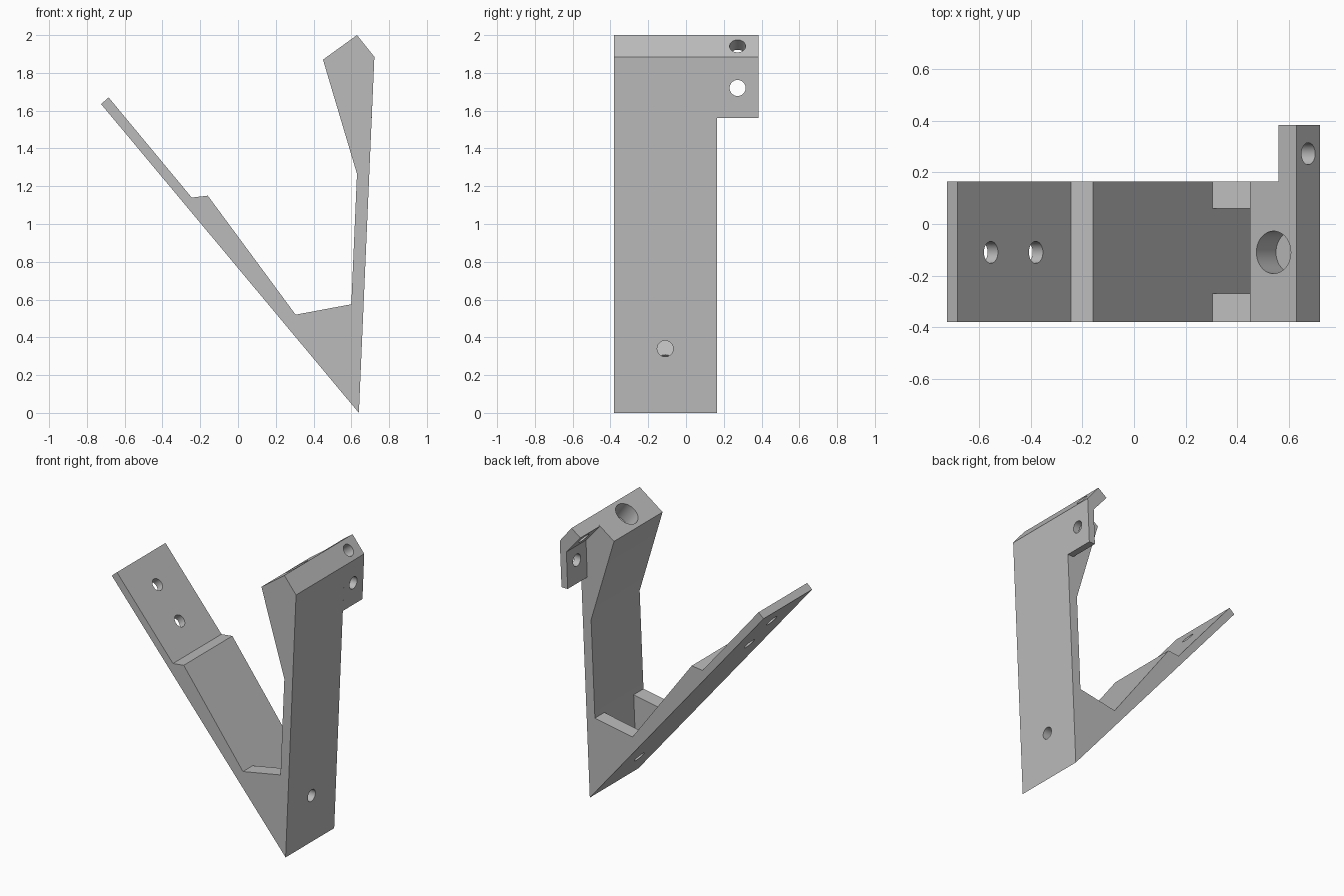
import bpy, bmesh
from mathutils import Vector

cube = bpy.data.objects.get("Cube")
if cube:
    bpy.data.objects.remove(cube, do_unlink=True)

grey = bpy.data.materials.new("plain grey")
grey.use_nodes = True
grey.diffuse_color = (0.5, 0.5, 0.5, 1)
grey.node_tree.nodes["Principled BSDF"].inputs["Base Color"].default_value = (0.5, 0.5, 0.5, 1)


def prism(name, profile, y0, y1):
    """Extrude an x-z outline from y0 to y1."""
    bm = bmesh.new()
    face = bm.faces.new([bm.verts.new((x, y0, z)) for x, z in profile])
    new = bmesh.ops.extrude_face_region(bm, geom=[face])["geom"]
    bmesh.ops.translate(bm, vec=(0, y1 - y0, 0),
                        verts=[v for v in new if isinstance(v, bmesh.types.BMVert)])
    bmesh.ops.recalc_face_normals(bm, faces=bm.faces)
    mesh = bpy.data.meshes.new(name)
    bm.to_mesh(mesh)
    bm.free()
    mesh.materials.append(grey)
    obj = bpy.data.objects.new(name, mesh)
    bpy.context.collection.objects.link(obj)
    return obj


def cut(obj, cutter):
    """Subtract the cutter and discard it."""
    cutter.hide_render = True
    mod = obj.modifiers.new("cut", 'BOOLEAN')
    mod.operation = 'DIFFERENCE'
    mod.solver = 'EXACT'
    mod.object = cutter
    bpy.context.view_layer.objects.active = obj
    bpy.ops.object.modifier_apply(modifier=mod.name)
    bpy.data.objects.remove(cutter, do_unlink=True)


def drill(obj, centre, axis, radius, depth):
    """Drill a round hole reaching depth to both sides of centre."""
    bpy.ops.mesh.primitive_cylinder_add(vertices=40, radius=radius, depth=2 * depth, location=centre)
    tool = bpy.context.object
    tool.rotation_euler = Vector(axis).to_track_quat('Z', 'Y').to_euler()
    tool.data.materials.append(grey)
    bpy.context.view_layer.update()
    cut(obj, tool)


FRONT, BACK, TAB_END = -0.38, 0.165, 0.385
HOLE_Y, SCREW = -0.11, 0.0425

# V-shaped bracket: sloping arm, solid foot, post and thick head
bracket = prism("bracket", [
    (-0.725, 1.635), (-0.685, 1.67), (-0.245, 1.14), (-0.16, 1.15),
    (0.305, 0.52), (0.6, 0.575), (0.63, 1.265), (0.45, 1.87),
    (0.63, 2.0), (0.722, 1.885), (0.64, 0)], FRONT, BACK)

# Pocket between the two side ribs of the foot
cut(bracket, prism("pocket", [(0.305, 0.52), (0.45, 0.7), (0.6, 0.575), (0.5815, 0.146)],
                   -0.27, 0.06))

# Screw holes square to the arm, access hole in the post, blind hole in the head
arm_normal = (0.767, 0, 0.642)
for x, z in [(-0.56, 1.51), (-0.385, 1.30), (0.465, 0.255)]:
    drill(bracket, (x, HOLE_Y, z), arm_normal, SCREW, 0.1)
drill(bracket, (0.65, HOLE_Y, 0.34), (1, 0, 0), SCREW, 0.1)
drill(bracket, (0.542, HOLE_Y, 1.936), (-0.585, 0, 0.811), 0.0825, 0.13)

# Bent mounting tab beside the head, with one hole through each leg
tab = prism("mounting_tab", [
    (0.56, 1.949), (0.63, 2.0), (0.722, 1.885), (0.708, 1.56),
    (0.66, 1.56), (0.67, 1.82)], BACK, TAB_END)
drill(tab, (0.69, 0.273, 1.72), (1, 0, 0), SCREW, 0.1)
drill(tab, (0.677, 0.273, 1.942), (0.787, 0, 0.616), SCREW, 0.16)

for obj in (bracket, tab):
    bpy.ops.object.select_all(action='DESELECT')
    obj.select_set(True)
    bpy.context.view_layer.objects.active = obj
    bpy.ops.object.shade_smooth_by_angle()
